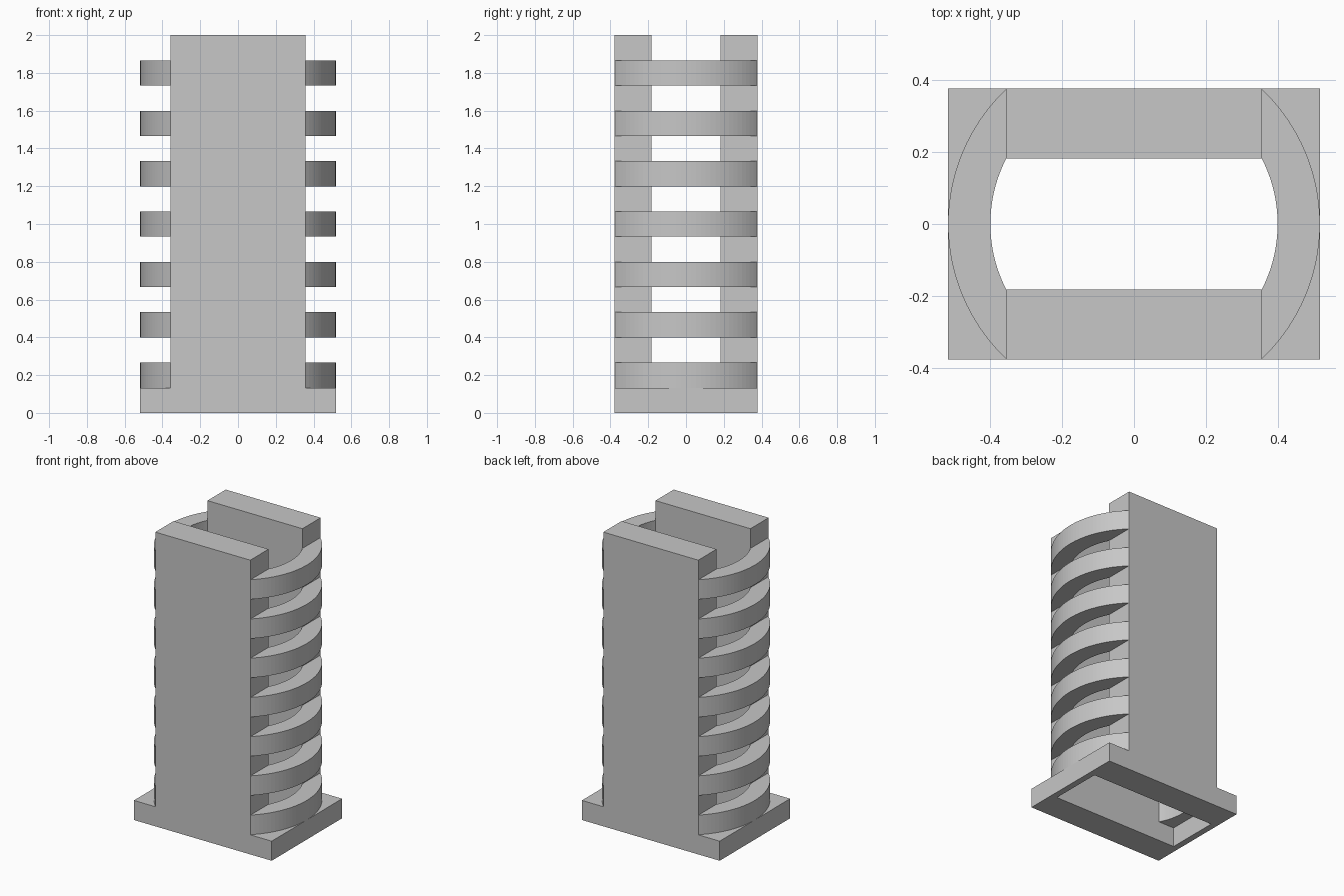
import bpy, bmesh, math
from mathutils import Vector

cube = bpy.data.objects.get("Cube")
if cube:
    bpy.data.objects.remove(cube, do_unlink=True)

# Overall dimensions
HEIGHT = 2.0
BASE_X, BASE_TOP = 0.518, 0.133
WALL_X = 0.357
OUT_Y, IN_Y = 0.378, 0.182
HOLE_X = 0.475
R_OUT, R_IN = 0.518, 0.4
RIB_COUNT, RIB_H = 7, 0.1333
SEGMENTS = 32

grey = bpy.data.materials.new("light grey")
grey.use_nodes = True
colour = (0.57, 0.57, 0.57, 1)
grey.diffuse_color = colour
grey.node_tree.nodes["Principled BSDF"].inputs["Base Color"].default_value = colour


def extrude_profile(name, points, direction):
    """Closed prism from a planar outline."""
    bm = bmesh.new()
    face = bm.faces.new([bm.verts.new(p) for p in points])
    result = bmesh.ops.extrude_face_region(bm, geom=[face])
    moved = [v for v in result["geom"] if isinstance(v, bmesh.types.BMVert)]
    bmesh.ops.translate(bm, verts=moved, vec=Vector(direction))
    bmesh.ops.recalc_face_normals(bm, faces=bm.faces)
    mesh = bpy.data.meshes.new(name)
    bm.to_mesh(mesh)
    bm.free()
    mesh.materials.append(grey)
    obj = bpy.data.objects.new(name, mesh)
    bpy.context.collection.objects.link(obj)
    return obj


# Front and back walls, each with its half of the wide foot
half = [(BASE_X, 0), (BASE_X, BASE_TOP), (WALL_X, BASE_TOP), (WALL_X, HEIGHT)]
outline = half + [(-x, z) for x, z in reversed(half)]
for name, y in (("front_wall", -OUT_Y), ("back_wall", IN_Y)):
    extrude_profile(name, [(x, y, z) for x, z in outline], (0, OUT_Y - IN_Y, 0))


def arc(radius, side):
    limit = math.acos(WALL_X / radius)
    steps = [limit * (2 * i / SEGMENTS - 1) for i in range(SEGMENTS + 1)]
    return [(side * radius * math.cos(a), radius * math.sin(a)) for a in steps]


for label, side in (("left", 1), ("right", -1)):
    # Foot end bar closing the slot in the base
    bar = [(side * x, y, 0) for x, y in
           ((HOLE_X, -IN_Y), (BASE_X, -IN_Y), (BASE_X, IN_Y), (HOLE_X, IN_Y))]
    extrude_profile(f"{label}_foot_bar", bar, (0, 0, BASE_TOP))

    # Stack of curved ribs joining the two walls
    ring = arc(R_OUT, side) + arc(R_IN, side)[::-1]
    for i in range(RIB_COUNT):
        z = BASE_TOP + 2 * i * RIB_H
        extrude_profile(f"{label}_rib_{i + 1}", [(x, y, z) for x, y in ring], (0, 0, RIB_H))
